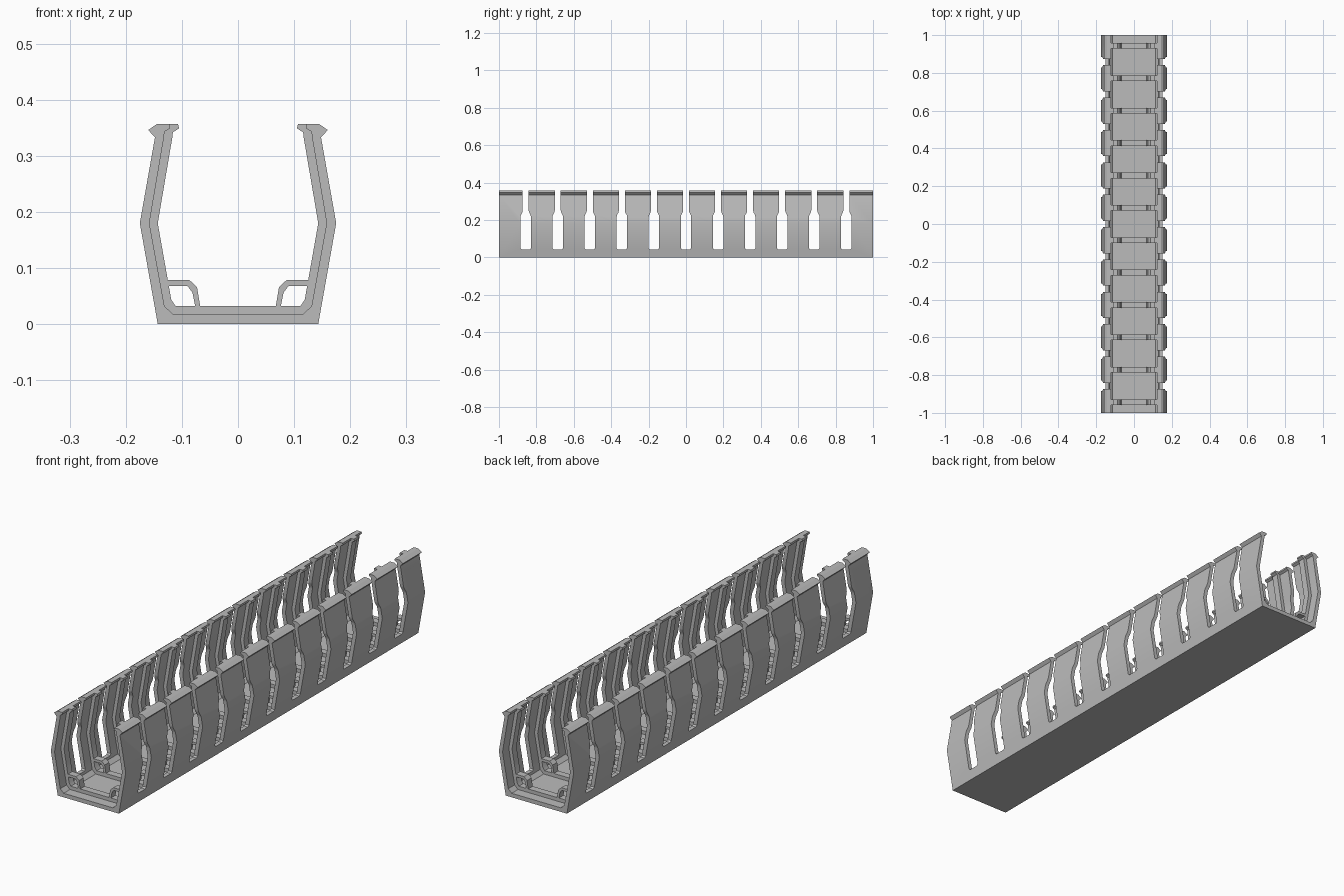
import bpy
import bmesh

if "Cube" in bpy.data.objects:
    bpy.data.objects.remove(bpy.data.objects["Cube"], do_unlink=True)

PITCH = 2 / 11.667      # spacing of slots and ribs
SLOTS = 11
RIB = 0.015             # half width of a rib

grey = bpy.data.materials.new("plastic grey")
grey.use_nodes = True
grey.diffuse_color = (0.5, 0.5, 0.5, 1)
grey.node_tree.nodes["Principled BSDF"].inputs["Base Color"].default_value = grey.diffuse_color


def prisms(name, profile, axis, spans):
    """Extrude a closed profile along an axis, once for every (start, end) span."""
    bm = bmesh.new()
    for start, end in spans:
        rings = []
        for t in (start, end):
            rings.append([bm.verts.new((a, t, b) if axis == "y" else (t, a, b))
                          for a, b in profile])
        n = len(profile)
        bm.faces.new(rings[0])
        bm.faces.new(rings[1][::-1])
        for i in range(n):
            j = (i + 1) % n
            bm.faces.new((rings[0][j], rings[0][i], rings[1][i], rings[1][j]))
    bmesh.ops.recalc_face_normals(bm, faces=bm.faces)
    mesh = bpy.data.meshes.new(name)
    bm.to_mesh(mesh)
    bm.free()
    mesh.materials.append(grey)
    obj = bpy.data.objects.new(name, mesh)
    bpy.context.collection.objects.link(obj)
    return obj


def mirror(points):
    return [(-x, z) for x, z in reversed(points)]


def select(obj):
    bpy.ops.object.select_all(action="DESELECT")
    obj.select_set(True)
    bpy.context.view_layer.objects.active = obj


# Profiles of the right half, from the bottom up
outer = [(0.143, 0), (0.175, 0.18), (0.148, 0.333), (0.16, 0.346), (0.144, 0.357)]
thin_inner = [(0.115, 0.017), (0.131, 0.032), (0.158, 0.18), (0.132, 0.333),
              (0.131, 0.343), (0.121, 0.349), (0.122, 0.357)]
thick_inner = [(0.111, 0.032), (0.119, 0.044), (0.143, 0.18), (0.117, 0.333),
               (0.116, 0.342), (0.105, 0.349), (0.107, 0.357)]
embedded = [(0.12, 0.01), (0.137, 0.03), (0.163, 0.18), (0.137, 0.333), (0.135, 0.357)]

# Channel shell with open top and hooked lips
half = outer + thin_inner[::-1]
shell = prisms("channel_shell", half + mirror(half), "y", [(-1, 1)])

# Slots: wide window below, narrow gap above
side = [(0.022, 0.043), (0.028, 0.049), (0.028, 0.217), (0.026, 0.226),
        (0.018, 0.241), (0.016, 0.25), (0.016, 0.4)]
slot = side + mirror(side)
cutter = prisms("slot_cutter", slot, "x", [(-0.3, 0.3)])
cutter.hide_render = True
base = cutter.data.copy()
bm = bmesh.new()
for k in range(SLOTS):
    first = len(bm.verts)
    bm.from_mesh(base)
    bm.verts.ensure_lookup_table()
    bmesh.ops.translate(bm, verts=bm.verts[first:],
                        vec=(0, (k - SLOTS // 2) * PITCH, 0))
bm.to_mesh(cutter.data)
bm.free()

cut = shell.modifiers.new("slots", "BOOLEAN")
cut.operation = "DIFFERENCE"
cut.solver = "EXACT"
cut.object = cutter
select(shell)
bpy.ops.object.modifier_apply(modifier="slots")
bpy.data.objects.remove(cutter, do_unlink=True)

# Raised ribs running around the inside at the middle of every tooth
centres = [(k - SLOTS / 2) * PITCH for k in range(SLOTS + 1)]
spans = [(y - RIB, y + RIB) for y in centres]
rib_half = embedded + thick_inner[::-1]
ribs = prisms("inner_ribs", rib_half + mirror(rib_half), "y", spans)

# Corner loops standing on the ribs
loop = [(0.127, 0.079), (0.087, 0.079), (0.073, 0.066), (0.067, 0.03),
        (0.076, 0.03), (0.081, 0.056), (0.09, 0.068), (0.125, 0.068)]
left_loops = prisms("left_corner_loops", loop, "y", spans)
right_loops = prisms("right_corner_loops", mirror(loop), "y", spans)

for obj in (shell, ribs, left_loops, right_loops):
    select(obj)
    bpy.ops.object.shade_smooth_by_angle(angle=0.5)
